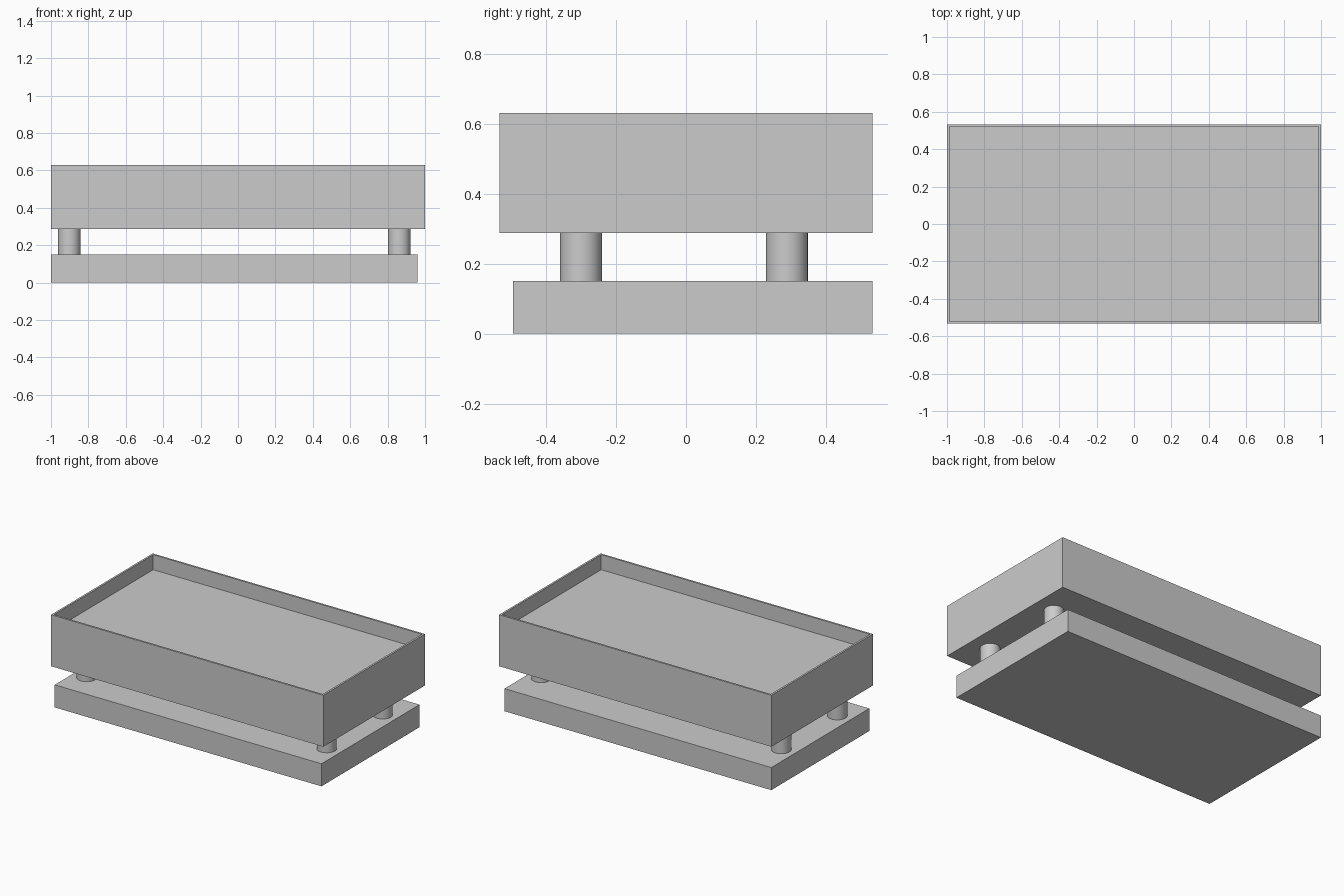
import bpy, bmesh
from math import radians
from mathutils import Matrix, Vector

cube = bpy.data.objects.get("Cube")
if cube:
    bpy.data.objects.remove(cube, do_unlink=True)

grey = bpy.data.materials.new("plain grey")
grey.use_nodes = True
colour = (0.6, 0.6, 0.6, 1)
grey.diffuse_color = colour
grey.node_tree.nodes["Principled BSDF"].inputs["Base Color"].default_value = colour


def finish(name, bm):
    mesh = bpy.data.meshes.new(name)
    bm.to_mesh(mesh)
    bm.free()
    mesh.materials.append(grey)
    obj = bpy.data.objects.new(name, mesh)
    bpy.context.collection.objects.link(obj)
    return obj


def box(low, high):
    low, high = Vector(low), Vector(high)
    bm = bmesh.new()
    bmesh.ops.create_cube(bm, size=1)
    bmesh.ops.scale(bm, vec=high - low, verts=bm.verts)
    bmesh.ops.translate(bm, vec=(low + high) / 2, verts=bm.verts)
    return bm


# Base slab, flush with the left end and back of the tray
finish("base_slab", box((-1, -0.495, 0), (0.96, 0.533, 0.15)))

# Tray: a block whose top is inset to a thin rim and sunk
bm = box((-1, -0.533, 0.288), (1, 0.533, 0.63))
bm.normal_update()
top = max(bm.faces, key=lambda f: f.normal.z)
bmesh.ops.inset_region(bm, faces=[top], thickness=0.018)
floor = bmesh.ops.extrude_discrete_faces(bm, faces=[top])["faces"][0]
bmesh.ops.translate(bm, vec=(0, 0, -0.1), verts=floor.verts)
finish("tray", bm)

# Four round posts between slab and tray
for side, x in (("right", -0.902), ("left", 0.862)):
    for end, y in (("front", -0.3), ("back", 0.288)):
        bm = bmesh.new()
        bmesh.ops.create_cone(bm, cap_ends=True, segments=48, radius1=0.06,
                              radius2=0.06, depth=0.138,
                              matrix=Matrix.Translation((x, y, 0.219)))
        post = finish(f"{end}_{side}_post", bm)
        bpy.ops.object.select_all(action="DESELECT")
        post.select_set(True)
        bpy.context.view_layer.objects.active = post
        bpy.ops.object.shade_smooth_by_angle(angle=radians(40))
